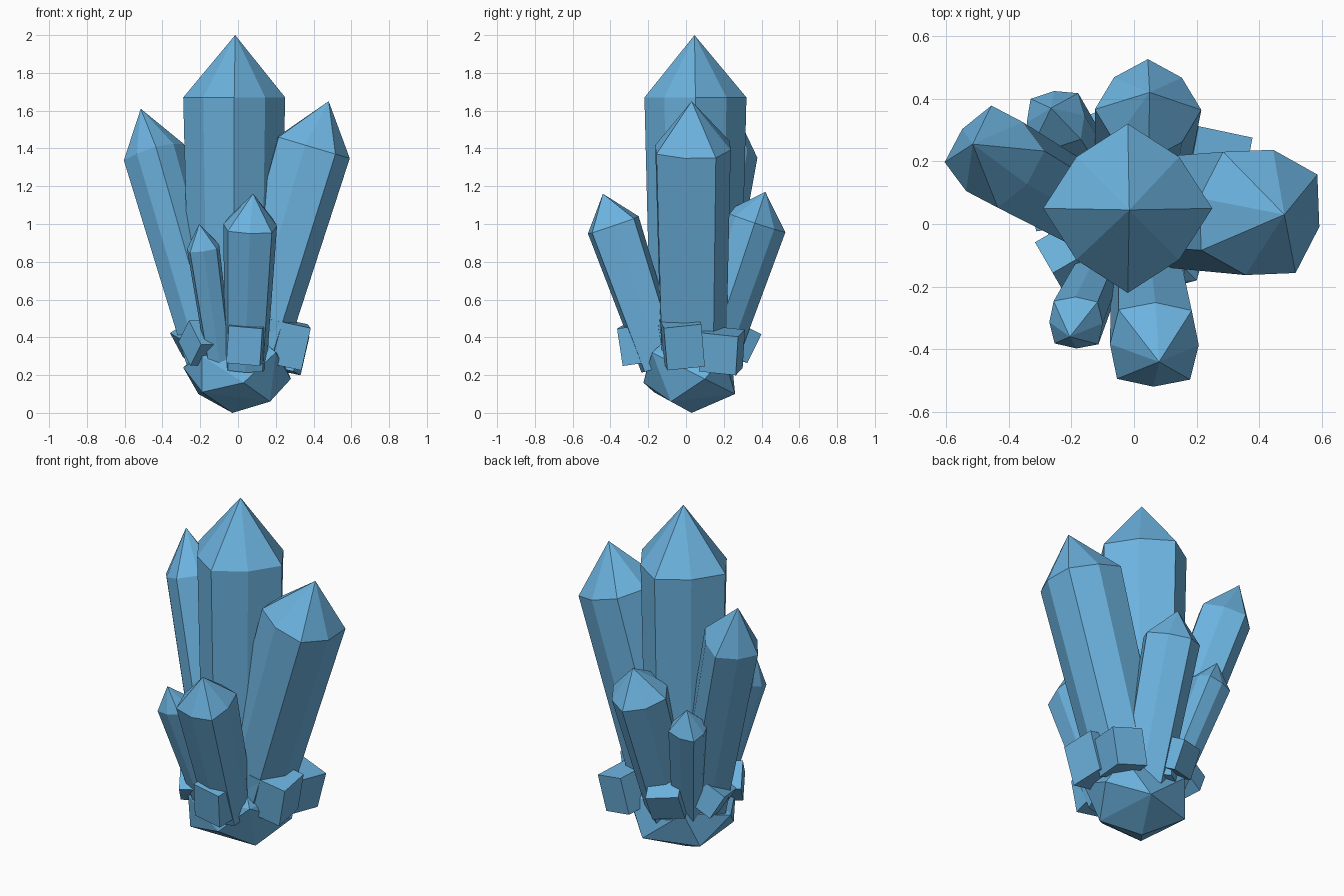
import bpy, bmesh
from math import cos, sin, radians, tau
from mathutils import Vector, Matrix, Euler

if "Cube" in bpy.data.objects:
    bpy.data.objects.remove(bpy.data.objects["Cube"])

mat = bpy.data.materials.new("crystal_blue")
mat.diffuse_color = (0.15, 0.45, 0.74, 1)
mat.use_nodes = True
mat.node_tree.nodes["Principled BSDF"].inputs["Base Color"].default_value = mat.diffuse_color
SIDES = 8


def finish(name, bm):
    bmesh.ops.recalc_face_normals(bm, faces=bm.faces)
    me = bpy.data.meshes.new(name)
    bm.to_mesh(me)
    bm.free()
    me.materials.append(mat)
    ob = bpy.data.objects.new(name, me)
    bpy.context.collection.objects.link(ob)


def crystal(name, base, shoulder, tip, r0, r1, phase, flat=.86):
    """Tapered prism (every second corner pulled in) closed by a pointed tip."""
    base, shoulder, tip = map(Vector, (base, shoulder, tip))
    rot = Vector((0, 0, 1)).rotation_difference(shoulder - base)
    bm = bmesh.new()
    rings = []
    for c, r in ((base, r0), (shoulder, r1)):
        ring = []
        for i in range(SIDES):
            a = radians(phase) + tau * i / SIDES
            q = r * (flat if i % 2 else 1)
            ring.append(bm.verts.new(c + rot @ Vector((q * cos(a), q * sin(a), 0))))
        rings.append(ring)
    top = bm.verts.new(tip)
    lo, hi = rings
    bm.faces.new(lo[::-1])
    for i in range(SIDES):
        j = (i + 1) % SIDES
        bm.faces.new((lo[i], lo[j], hi[j], hi[i]))
        bm.faces.new((hi[i], hi[j], top))
    finish(name, bm)


def chunk(name, loc, size, rot):
    """Tilted block of broken crystal."""
    bm = bmesh.new()
    m = Matrix.LocRotScale(Vector(loc), Euler([radians(a) for a in rot]), Vector(size))
    bmesh.ops.create_cube(bm, size=1, matrix=m)
    finish(name, bm)


# Large and small crystals
crystal("main_crystal", (-.02, .05, .25), (-.02, .05, 1.67), (-.015, .045, 2), .235, .27, 0)
crystal("right_crystal", (.055, .04, .25), (.40, .037, 1.405), (.48, .03, 1.65), .195, .228, 32, .9)
crystal("left_crystal", (-.12, .03, .25), (-.445, .215, 1.38), (-.515, .255, 1.61), .145, .166, 5)
crystal("front_crystal", (.04, -.13, .25), (.065, -.385, .995), (.08, -.44, 1.16), .13, .165, 44)
crystal("back_crystal", (.02, .11, .25), (.045, .365, 1.01), (.05, .42, 1.17), .145, .17, 0, .9)
crystal("front_left_small_crystal", (-.095, -.12, .25), (-.185, -.315, .88), (-.205, -.36, 1.0), .08, .1, 45)
crystal("back_left_small_crystal", (-.11, .13, .25), (-.25, .335, .87), (-.265, .37, .99), .09, .11, 50)

# Faceted base rock
bm = bmesh.new()
for p in [(-.03, .03, 0), (.17, -.08, .06), (.03, -.225, .16), (-.19, -.17, .11), (-.21, .17, .1),
          (.1, .26, .1), (.28, .1, .18), (-.29, 0, .24), (-.19, -.19, .3), (.2, -.18, .32),
          (.23, .2, .3), (-.15, .24, .3), (0, .02, .5)]:
    bm.verts.new(p)
bmesh.ops.convex_hull(bm, input=bm.verts)
finish("base_rock", bm)

# Blocks around the foot of the crystals
chunk("chunk_front", (.05, -.23, .37), (.18, .22, .2), (8, 5, -8))
chunk("chunk_right", (.245, -.02, .37), (.22, .2, .23), (6, 12, 6))
chunk("chunk_back_right", (.25, .19, .33), (.18, .2, .21), (-6, 12, -12))
chunk("chunk_back", (-.06, .255, .39), (.18, .18, .17), (-25, 8, 22))
chunk("chunk_left", (-.225, .1, .39), (.18, .19, .15), (10, -30, 10))
chunk("chunk_front_left", (-.165, -.11, .37), (.21, .18, .16), (45, 0, 30))
